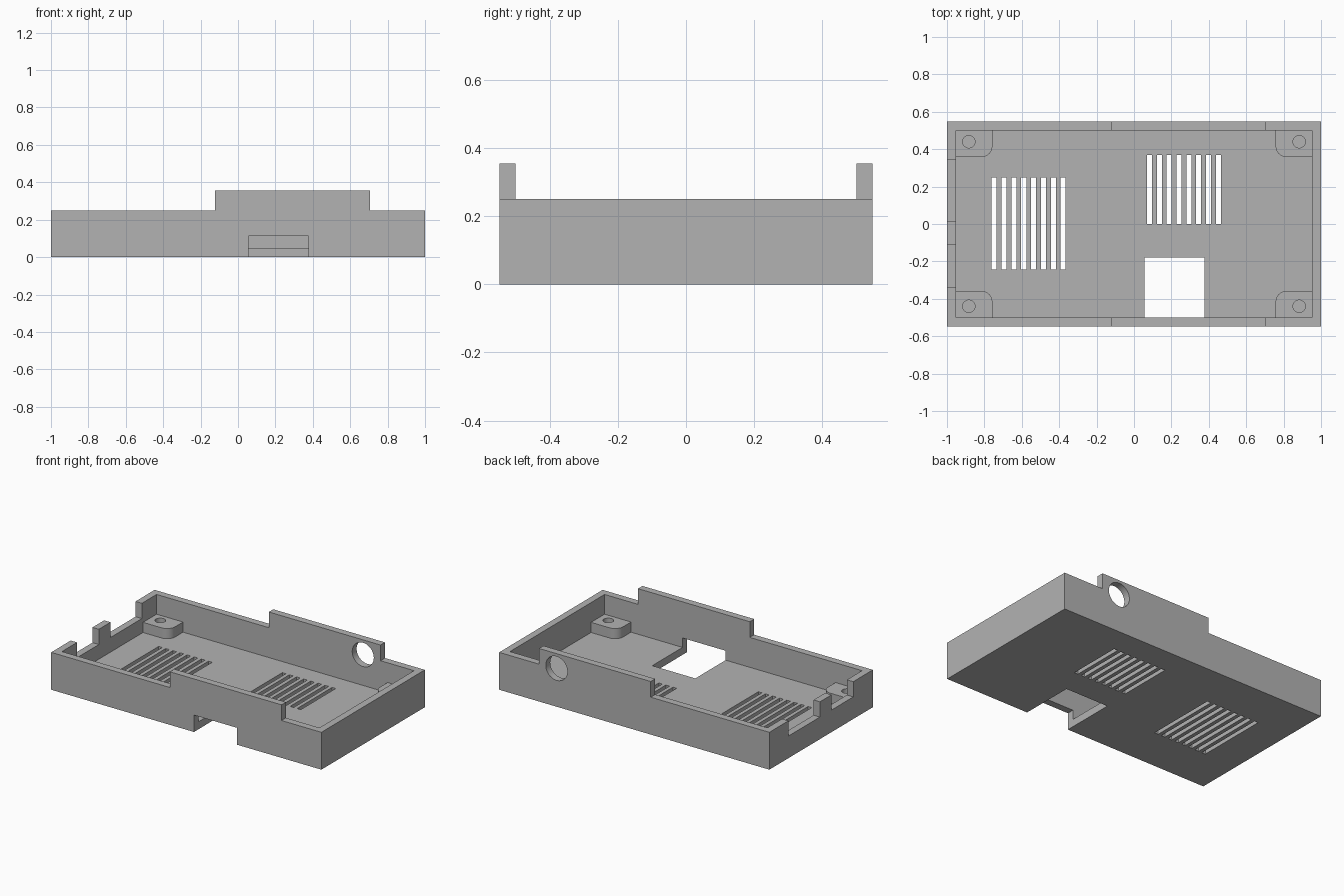
import bpy
import bmesh
from math import sin, cos, pi
from mathutils import Matrix, Vector

if "Cube" in bpy.data.objects:
    bpy.data.objects.remove(bpy.data.objects["Cube"])

grey = bpy.data.materials.new("plain grey")
grey.use_nodes = True
colour = (0.45, 0.45, 0.45, 1)
grey.diffuse_color = colour
grey.node_tree.nodes["Principled BSDF"].inputs["Base Color"].default_value = colour

HALF_X, HALF_Y, WALL = 1.0, 0.547, 0.047
FLOOR, RIM, TAB = 0.05, 0.25, 0.355
IN_X, IN_Y = HALF_X - WALL, HALF_Y - WALL


def to_object(bm, name):
    bmesh.ops.recalc_face_normals(bm, faces=bm.faces)
    mesh = bpy.data.meshes.new(name)
    bm.to_mesh(mesh)
    bm.free()
    mesh.materials.append(grey)
    ob = bpy.data.objects.new(name, mesh)
    bpy.context.collection.objects.link(ob)
    return ob


def prism(name, points, move):
    """Extrude a closed outline of 3D points along a vector."""
    bm = bmesh.new()
    face = bm.faces.new([bm.verts.new(p) for p in points])
    side = bmesh.ops.extrude_face_region(bm, geom=[face])["geom"]
    verts = [g for g in side if isinstance(g, bmesh.types.BMVert)]
    bmesh.ops.translate(bm, verts=verts, vec=move)
    return to_object(bm, name)


def boxes(name, spans):
    """One object holding a box for each (x0, x1, y0, y1, z0, z1)."""
    bm = bmesh.new()
    for x0, x1, y0, y1, z0, z1 in spans:
        centre = Vector((x0 + x1, y0 + y1, z0 + z1)) / 2
        size = Matrix.Diagonal((x1 - x0, y1 - y0, z1 - z0, 1))
        bmesh.ops.create_cube(bm, size=1, matrix=Matrix.Translation(centre) @ size)
    return to_object(bm, name)


def cylinder(name, centre, radius, depth, turn=0):
    bm = bmesh.new()
    place = Matrix.Translation(centre) @ Matrix.Rotation(turn, 4, "X")
    bmesh.ops.create_cone(bm, cap_ends=True, segments=40, radius1=radius,
                          radius2=radius, depth=depth, matrix=place)
    return to_object(bm, name)


def activate(ob):
    bpy.ops.object.select_all(action="DESELECT")
    ob.select_set(True)
    bpy.context.view_layer.objects.active = ob


def cut(ob, cutter):
    cutter.hide_render = True
    mod = ob.modifiers.new("cut", "BOOLEAN")
    mod.operation, mod.solver, mod.object = "DIFFERENCE", "EXACT", cutter
    activate(ob)
    bpy.ops.object.modifier_apply(modifier=mod.name)
    bpy.data.objects.remove(cutter)


def smooth(ob):
    activate(ob)
    bpy.ops.object.shade_smooth_by_angle(angle=pi / 6)


# Tray: stepped outline run front to back, then hollowed
TAB_L, TAB_R = -0.122, 0.705
outline = [(-HALF_X, 0), (HALF_X, 0), (HALF_X, RIM), (TAB_R, RIM),
           (TAB_R, TAB), (TAB_L, TAB), (TAB_L, RIM), (-HALF_X, RIM)]
tray = prism("tray", [(x, -HALF_Y, z) for x, z in outline], (0, 2 * HALF_Y, 0))
cut(tray, boxes("cavity", [(-IN_X, IN_X, -IN_Y, IN_Y, FLOOR, 1)]))

# Notches in the end wall, leaving a post between them
cut(tray, boxes("notches", [(-1.1, -0.9, y0, y1, 0.148, 0.5)
                            for y0, y1 in ((-0.34, -0.11), (0.013, 0.345))]))

# Port opening through the floor and front wall
cut(tray, boxes("port", [(0.057, 0.376, -0.7, -0.18, -0.1, 0.113)]))

# Two groups of vent slots
vents = [(x + i * 0.0527, x + i * 0.0527 + 0.027, y0, y1, -0.1, 0.1)
         for x, y0, y1 in ((-0.761, -0.243, 0.248), (0.069, 0.0, 0.37))
         for i in range(8)]
cut(tray, boxes("vents", vents))

# Round hole in the back wall
cut(tray, cylinder("cable_hole", (0.575, IN_Y, 0.256), 0.08, 0.3, pi / 2))
smooth(tray)

# Corner standoffs with one rounded corner and a blind screw hole
EDGE_X, EDGE_Y, ROUND, TOP = 0.757, 0.357, 0.06, 0.118
arc = [(EDGE_X + ROUND * (1 - cos(a)), EDGE_Y + ROUND * (1 - sin(a)))
       for a in (i * pi / 16 for i in range(9))]
pad = [(IN_X + 0.002, IN_Y + 0.002), (EDGE_X, IN_Y + 0.002)] + arc
pad.append((IN_X + 0.002, EDGE_Y))
for sx, side in ((-1, "right"), (1, "left")):
    for sy, end in ((-1, "front"), (1, "back")):
        standoff = prism(f"standoff_{end}_{side}",
                         [(sx * x, sy * y, FLOOR - 0.002) for x, y in pad],
                         (0, 0, TOP - FLOOR + 0.002))
        cut(standoff, cylinder("screw_hole", (sx * 0.883, sy * 0.44, TOP), 0.033,
                               2 * (TOP - FLOOR) - 0.002))
        smooth(standoff)
